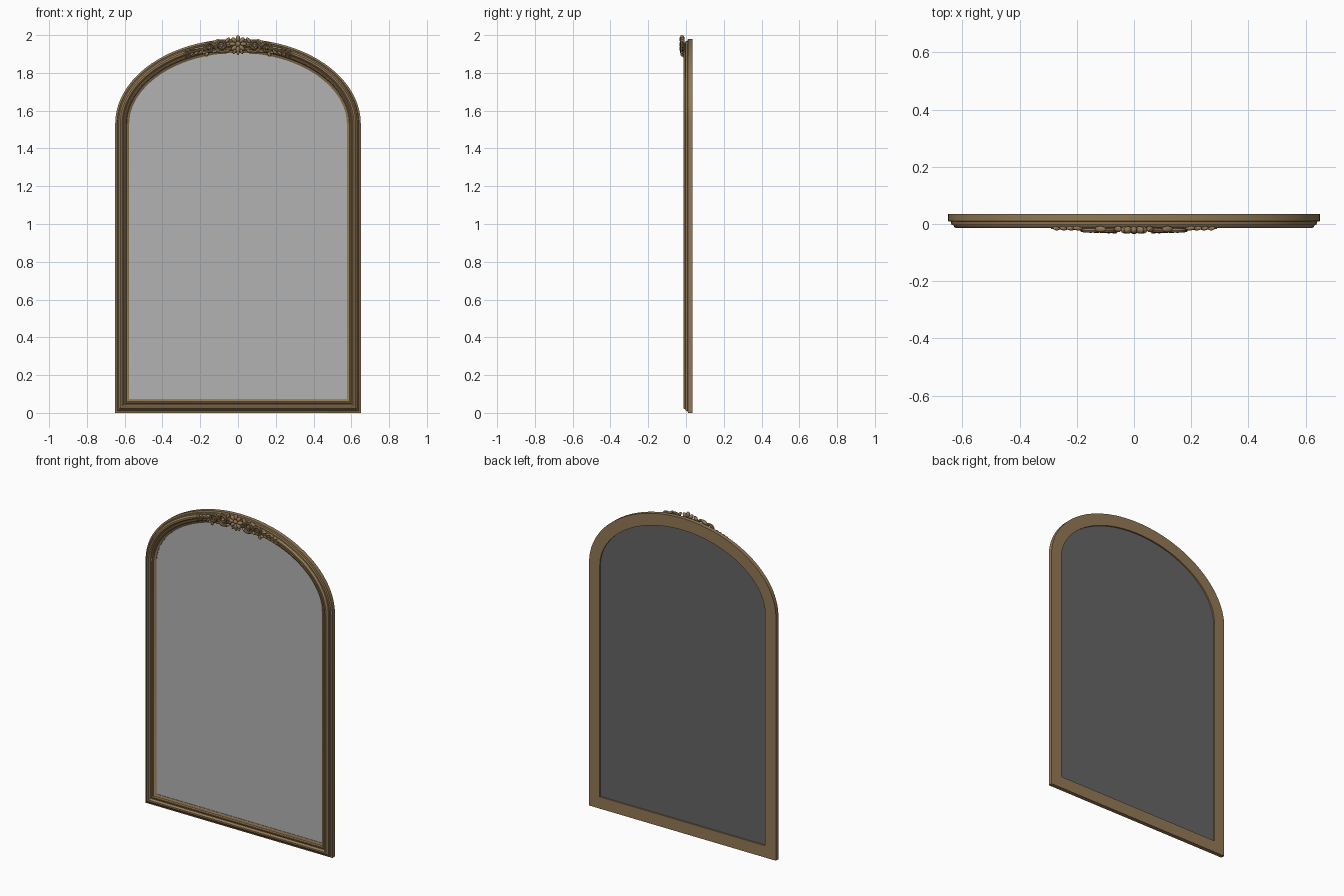
import bpy, bmesh, math
from mathutils import Matrix, Vector

if "Cube" in bpy.data.objects:
    bpy.data.objects.remove(bpy.data.objects["Cube"])


def material(name, rgb):
    m = bpy.data.materials.new(name)
    m.diffuse_color = (*rgb, 1)
    m.use_nodes = True
    m.node_tree.nodes["Principled BSDF"].inputs["Base Color"].default_value = m.diffuse_color
    return m


GOLD = material("antique gold", (0.29, 0.19, 0.09))
GLASS = material("mirror silver", (0.45, 0.45, 0.45))
BACK = material("backing grey", (0.13, 0.13, 0.13))

A, B, SPRING, N = 0.65, 0.45, 1.53, 64   # arch half axes, spring height, segments


def outline(d):
    """Arched frame outline, inset by d."""
    pts = [(-A + d, d), (A - d, d)]
    for i in range(N + 1):
        t = math.pi * i / N
        n = Vector((math.cos(t) / A, math.sin(t) / B)).normalized()
        pts.append((A * math.cos(t) - d * n.x, SPRING + B * math.sin(t) - d * n.y))
    return pts


def finish(bm, name, mat, smooth=True):
    bmesh.ops.recalc_face_normals(bm, faces=bm.faces)
    me = bpy.data.meshes.new(name)
    bm.to_mesh(me)
    bm.free()
    me.materials.append(mat)
    ob = bpy.data.objects.new(name, me)
    bpy.context.collection.objects.link(ob)
    if smooth:
        bpy.ops.object.select_all(action='DESELECT')
        ob.select_set(True)
        bpy.context.view_layer.objects.active = ob
        bpy.ops.object.shade_smooth_by_angle(angle=math.radians(35))
    return ob


# Moulded frame: profile (inset, y) swept round the outline
profile = [(0, .035), (0, .010), (.010, .008), (.012, -.003), (.018, -.004),
           (.021, -.010), (.027, -.0145), (.036, -.0145), (.041, -.010),
           (.044, -.003), (.048, -.003), (.052, -.006), (.057, -.005),
           (.061, .003), (.068, .006), (.074, .010), (.074, .035)]
bm = bmesh.new()
rings = [[bm.verts.new((x, y, z)) for x, z in outline(d)] for d, y in profile]
for k, r in enumerate(rings):
    q = rings[(k + 1) % len(rings)]
    for i in range(len(r)):
        j = (i + 1) % len(r)
        bm.faces.new((r[i], r[j], q[j], q[i]))
finish(bm, "frame", GOLD)


# Mirror glass and backing panel
def panel(name, y0, y1, mat):
    bm = bmesh.new()
    f = bm.faces.new([bm.verts.new((x, y0, z)) for x, z in outline(.0735)])
    ext = bmesh.ops.extrude_face_region(bm, geom=[f])
    moved = [v for v in ext["geom"] if isinstance(v, bmesh.types.BMVert)]
    bmesh.ops.translate(bm, verts=moved, vec=(0, y1 - y0, 0))
    finish(bm, name, mat, False)


panel("mirror_glass", .013, .018, GLASS)
panel("backing_panel", .018, .026, BACK)


# Carving helpers
def bead(bm, x, z, y, rx, rz, ry, angle=0):
    """Ellipsoid leaf or bud, rotated in the front plane."""
    m = (Matrix.Translation((x, y, z)) @ Matrix.Rotation(-angle, 4, 'Y')
         @ Matrix.Diagonal((rx, ry, rz, 1)))
    bmesh.ops.create_uvsphere(bm, u_segments=14, v_segments=8, radius=1, matrix=m)


def tube(bm, path, y, r0, r1, sides=8):
    """Tapering carved stem along front-plane points."""
    prev = None
    for i, (x, z) in enumerate(path):
        a, b = path[max(i - 1, 0)], path[min(i + 1, len(path) - 1)]
        n = Vector((-(b[1] - a[1]), b[0] - a[0])).normalized()
        r = r0 + (r1 - r0) * i / (len(path) - 1)
        ring = []
        for k in range(sides):
            t = math.tau * k / sides
            ring.append(bm.verts.new((x + n.x * r * math.cos(t), y + r * math.sin(t),
                                      z + n.y * r * math.cos(t))))
        if prev:
            for k in range(sides):
                j = (k + 1) % sides
                bm.faces.new((prev[k], prev[j], ring[j], ring[k]))
        else:
            bm.faces.new(ring)
        prev = ring
    bm.faces.new(prev[::-1])


def spiral(cx, cz, r0, r1, a0, a1, n=28):
    return [(cx + (r0 + (r1 - r0) * i / n) * math.cos(a0 + (a1 - a0) * i / n),
             cz + (r0 + (r1 - r0) * i / n) * math.sin(a0 + (a1 - a0) * i / n))
            for i in range(n + 1)]


def rail(x, d):
    """Height of the arch at x, d inside its outer edge."""
    return SPRING + (B - d) * math.sqrt(1 - (x / (A - d)) ** 2)


# Central rosette
bm = bmesh.new()
for i in range(8):
    a = math.tau * i / 8 + math.pi / 2
    bead(bm, .029 * math.cos(a), 1.953 + .029 * math.sin(a), -.021, .018, .0115, .013, a)
bead(bm, 0, 1.953, -.023, .014, .014, .012)
for s in (-1, 0, 1):
    bead(bm, s * .018, 1.911 + abs(s) * .004, -.02, .016, .008, .009, math.pi / 2 + s * .5)
finish(bm, "rosette", GOLD)

# Scrolls and leaves, built on the right and mirrored
bm = bmesh.new()
tube(bm, spiral(.088, 1.944, .036, .008, -2.4, -2.4 + 9.5), -.023, .0095, .006)
tube(bm, spiral(.152, 1.932, .030, .007, 2.9, 2.9 - 8.5), -.022, .009, .005)
bead(bm, .088, 1.944, -.023, .009, .009, .011)
bead(bm, .152, 1.932, -.022, .008, .008, .010)
for x, z, l, w, a in ((.056, 1.972, .018, .009, 2.2), (.060, 1.915, .020, .008, -.6),
                      (.118, 1.966, .022, .008, -.5), (.120, 1.915, .020, .008, -.4),
                      (.165, 1.899, .014, .009, -1.2), (.178, 1.908, .014, .007, -.5)):
    bead(bm, x, z, -.018, l, w, .011, a)
tube(bm, [(.17 + .012 * i, rail(.17 + .012 * i, .036)) for i in range(11)], -.0145, .008, .003)
for i in range(4):
    x = .195 + .025 * i
    bead(bm, x, rail(x, .025), -.0145, .019 - .002 * i, .007 - .0008 * i, .008, .15)
    bead(bm, x, rail(x, .047), -.012, .019 - .002 * i, .007 - .0008 * i, .008, -.75)
bmesh.ops.mirror(bm, geom=bm.verts[:] + bm.edges[:] + bm.faces[:],
                 axis='X', merge_dist=-1)
finish(bm, "crest_scrolls", GOLD)
